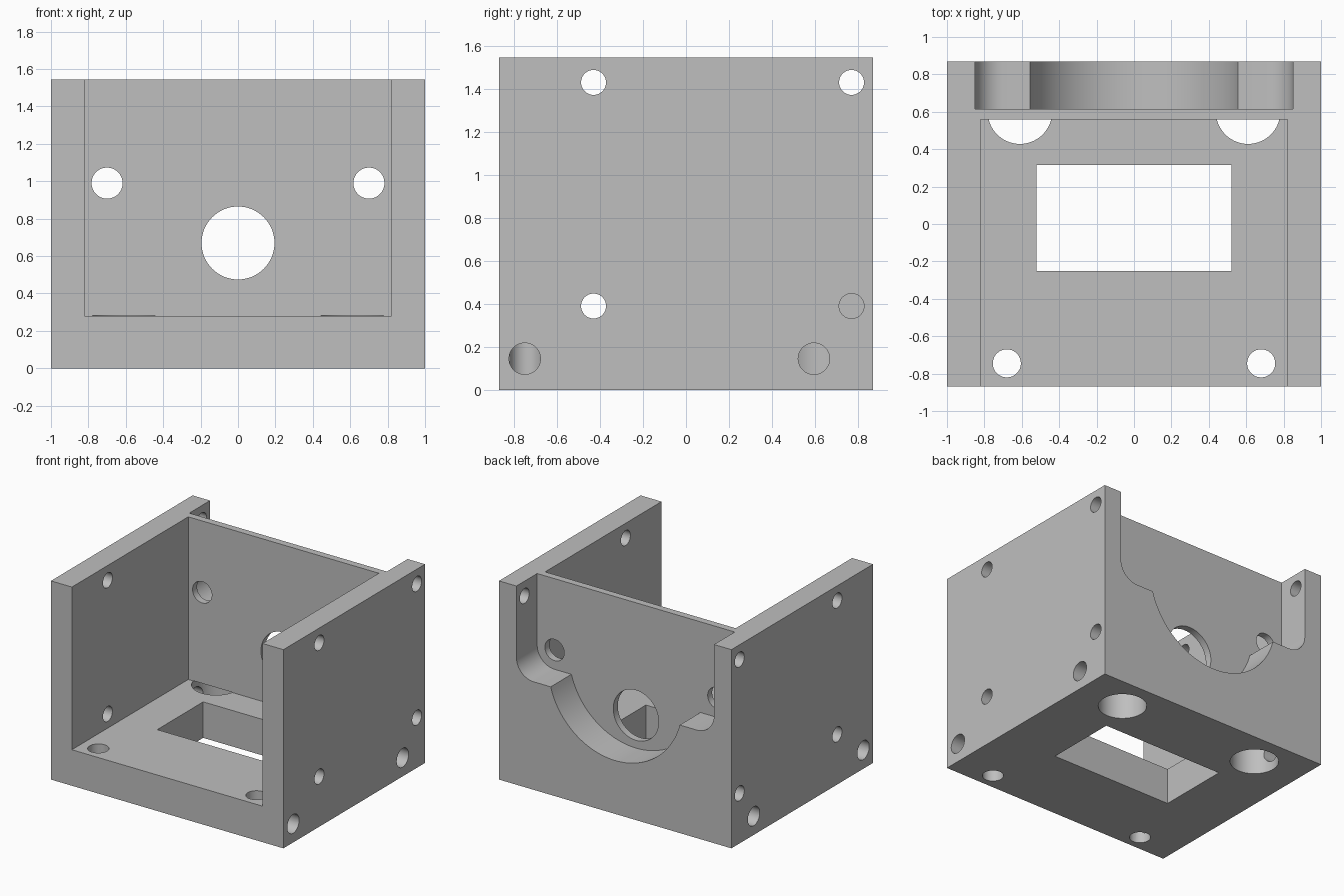
import bpy, bmesh, math
from mathutils import Matrix, Vector

old = bpy.data.objects.get("Cube")
if old:
    bpy.data.objects.remove(old, do_unlink=True)

DEPTH, HEIGHT = 0.87, 1.545   # half depth, full height
FLOOR = 0.28                  # floor thickness

grey = bpy.data.materials.new("machined grey")
grey.use_nodes = True
colour = (0.52, 0.52, 0.52, 1)
grey.diffuse_color = colour
grey.node_tree.nodes["Principled BSDF"].inputs["Base Color"].default_value = colour


def to_object(bm, name):
    bmesh.ops.recalc_face_normals(bm, faces=bm.faces)
    mesh = bpy.data.meshes.new(name)
    bm.to_mesh(mesh)
    bm.free()
    mesh.materials.append(grey)
    ob = bpy.data.objects.new(name, mesh)
    bpy.context.collection.objects.link(ob)
    return ob


def box(name, low, high):
    low, high = Vector(low), Vector(high)
    bm = bmesh.new()
    place = Matrix.Translation((low + high) / 2) @ Matrix.Diagonal((high - low).to_4d())
    bmesh.ops.create_cube(bm, size=1, matrix=place)
    return to_object(bm, name)


def rod(name, start, end, radius):
    start, end = Vector(start), Vector(end)
    axis = end - start
    turn = axis.to_track_quat('Z', 'Y').to_matrix().to_4x4()
    bm = bmesh.new()
    bmesh.ops.create_cone(bm, cap_ends=True, segments=64, radius1=radius, radius2=radius,
                          depth=axis.length, matrix=Matrix.Translation((start + end) / 2) @ turn)
    return to_object(bm, name)


def arc(cx, cz, radius, a0, a1, steps):
    angles = [a0 + (a1 - a0) * i / steps for i in range(steps + 1)]
    return [(cx + radius * math.cos(a), cz + radius * math.sin(a)) for a in angles]


def cut(target, cutter):
    cutter.hide_render = True
    mod = target.modifiers.new("cut", 'BOOLEAN')
    mod.operation, mod.solver, mod.object = 'DIFFERENCE', 'EXACT', cutter
    bpy.context.view_layer.objects.active = target
    bpy.ops.object.modifier_apply(modifier=mod.name)
    bpy.data.objects.remove(cutter, do_unlink=True)


# Solid block with the front bay, open at the front and the top
bracket = box("motor_bracket", (-1, -DEPTH, 0), (1, DEPTH, HEIGHT))
cut(bracket, box("front_bay", (-0.82, -1.2, FLOOR), (0.82, 0.56, 2)))

# Back pocket: rounded shoulders and a round saddle between them
boss_z, shoulder_r, saddle_r = 0.99, 0.15, 0.575
dip = math.asin(shoulder_r / saddle_r)
profile = [(-0.85, 2)]
profile += arc(-0.70, boss_z, shoulder_r, math.pi, 1.5 * math.pi, 12)
profile += arc(0, boss_z, saddle_r, math.pi + dip, 2 * math.pi - dip, 48)
profile += arc(0.70, boss_z, shoulder_r, 1.5 * math.pi, 2 * math.pi, 12)
profile += [(0.85, 2)]
bm = bmesh.new()
face = bm.faces.new([bm.verts.new((x, 0.615, z)) for x, z in profile])
extruded = bmesh.ops.extrude_face_region(bm, geom=[face])["geom"]
bmesh.ops.translate(bm, vec=(0, 0.6, 0),
                    verts=[v for v in extruded if isinstance(v, bmesh.types.BMVert)])
cut(bracket, to_object(bm, "back_pocket"))

# Rectangular window in the floor
cut(bracket, box("floor_window", (-0.52, -0.25, -0.2), (0.52, 0.315, 0.5)))

# Shaft hole in the middle wall
cut(bracket, rod("shaft_hole", (0, 0.4, 0.67), (0, 0.75, 0.67), 0.195))

for s in (-1, 1):
    # Screw holes in the middle wall
    cut(bracket, rod("wall_hole", (s * 0.70, 0.4, boss_z), (s * 0.70, 0.75, boss_z), 0.083))
    # Vertical holes through the floor
    cut(bracket, rod("front_floor_hole", (s * 0.68, -0.745, -0.2), (s * 0.68, -0.745, 0.4), 0.075))
    cut(bracket, rod("back_floor_hole", (s * 0.61, 0.60, -0.2), (s * 0.61, 0.60, FLOOR + 0.002), 0.172))
    # Screw holes in the side walls
    for y in (-0.43, 0.77):
        for z in (0.39, 1.43):
            cut(bracket, rod("side_hole", (s * 0.805, y, z), (s * 1.2, y, z), 0.058))
    # Cross holes that meet the vertical holes
    for y in (-0.75, 0.595):
        cut(bracket, rod("cross_hole", (s * 0.69, y, 0.145), (s * 1.2, y, 0.145), 0.073))

# Smooth bores with sharp rims
bpy.ops.object.select_all(action='DESELECT')
bracket.select_set(True)
bpy.context.view_layer.objects.active = bracket
bpy.ops.object.shade_smooth_by_angle(angle=math.radians(30))
